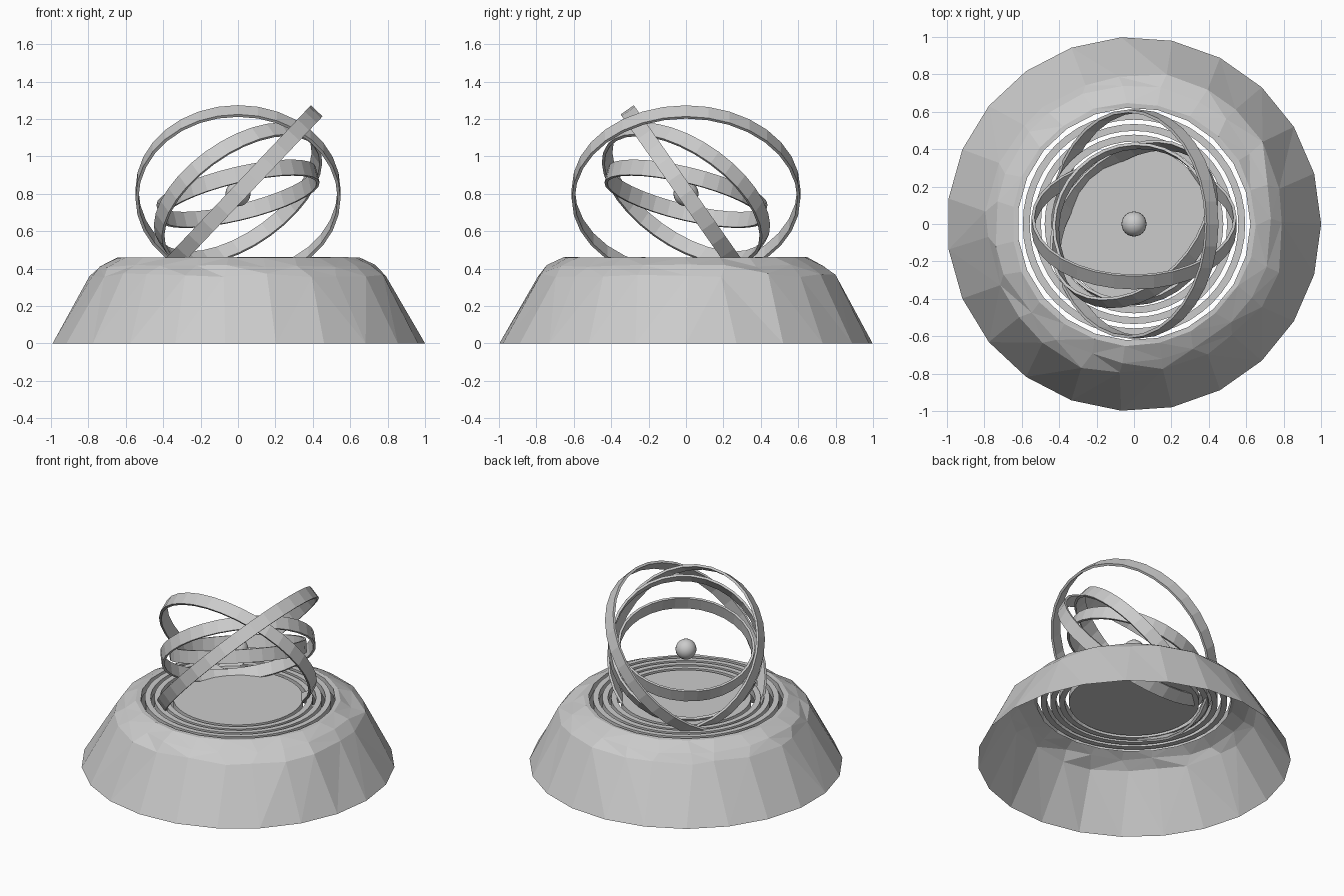
import bpy, bmesh, math, random
from mathutils import Matrix, Vector

random.seed(4)
cube = bpy.data.objects.get("Cube")
if cube:
    bpy.data.objects.remove(cube, do_unlink=True)

grey = bpy.data.materials.new("light_grey")
grey.use_nodes = True
grey.diffuse_color = (0.6, 0.6, 0.6, 1)
grey.node_tree.nodes["Principled BSDF"].inputs["Base Color"].default_value = grey.diffuse_color


def add_object(name, bm):
    mesh = bpy.data.meshes.new(name)
    bm.to_mesh(mesh)
    bm.free()
    mesh.materials.append(grey)
    obj = bpy.data.objects.new(name, mesh)
    bpy.context.collection.objects.link(obj)
    return obj


def lathe(name, profile, sides, closed=False, jitter=None):
    """Revolve (radius, height) points about z; jitter gives each row a roughness."""
    bm = bmesh.new()
    rows = []
    for k, (r, z) in enumerate(profile):
        amount = jitter[k] if jitter else 0
        row = []
        for i in range(sides):
            a = math.tau * (i + random.uniform(-10, 10) * amount) / sides
            rr = r + random.uniform(-amount, amount)
            zz = z + random.uniform(-amount, amount) / 2
            row.append(bm.verts.new((rr * math.cos(a), rr * math.sin(a), zz)))
        rows.append(row)
    pairs = list(zip(rows, rows[1:]))
    if closed:
        pairs.append((rows[-1], rows[0]))
    for low, high in pairs:
        for i in range(sides):
            j = (i + 1) % sides
            bm.faces.new((low[i], low[j], high[j], high[i]))
    if jitter:
        bmesh.ops.triangulate(bm, faces=bm.faces[:])
    if closed:
        bmesh.ops.recalc_face_normals(bm, faces=bm.faces[:])
    return add_object(name, bm)


def band(name, radius, thickness, low, high, sides=32):
    inner, outer = radius - thickness / 2, radius + thickness / 2
    return lathe(name, [(inner, low), (outer, low), (outer, high), (inner, high)], sides, True)


# Rough, faceted hollow mound, open below, with a rim around the hole
TOP = 0.46
lathe("mound", [(1, 0), (0.8, 0.365), (0.735, 0.415), (0.65, TOP), (0.622, TOP), (0.622, TOP - 0.05)],
      23, jitter=[0, 0.02, 0.015, 0.006, 0, 0])

# Flat concentric rings left in the top, separated by narrow slots
for i, radius in enumerate((0.576, 0.516, 0.459)):
    band(f"deck_ring_{i + 1}", radius, 0.037, TOP - 0.05, TOP, 48)

# Central floor
bm = bmesh.new()
bmesh.ops.create_cone(bm, cap_ends=True, segments=48, radius1=0.415, radius2=0.415, depth=0.05,
                      matrix=Matrix.Translation((0, 0, TOP - 0.025)))
add_object("deck_disc", bm)

# Tilted hoops: radius, uphill direction, tilt in degrees
CENTRE = Vector((0, 0, 0.8))
UP = Vector((0, 0, 1))
hoops = [("outer_hoop", 0.603, (1, 0, 0), 46.5),
         ("second_hoop", 0.54, (0, -1, 0), 55),
         ("third_hoop", 0.487, (1, -1, 0), 45),
         ("inner_hoop", 0.43, (1, -1, 0), 19)]
for name, radius, uphill, tilt in hoops:
    hoop = band(name, radius, 0.016, -0.043, 0.043)
    turn = Matrix.Rotation(math.radians(tilt), 4, Vector(uphill).cross(UP))
    hoop.matrix_world = Matrix.Translation(CENTRE) @ turn

# Ball in the middle
bm = bmesh.new()
bmesh.ops.create_uvsphere(bm, u_segments=24, v_segments=12, radius=0.067,
                          matrix=Matrix.Translation(CENTRE))
for face in bm.faces:
    face.smooth = True
add_object("centre_ball", bm)
